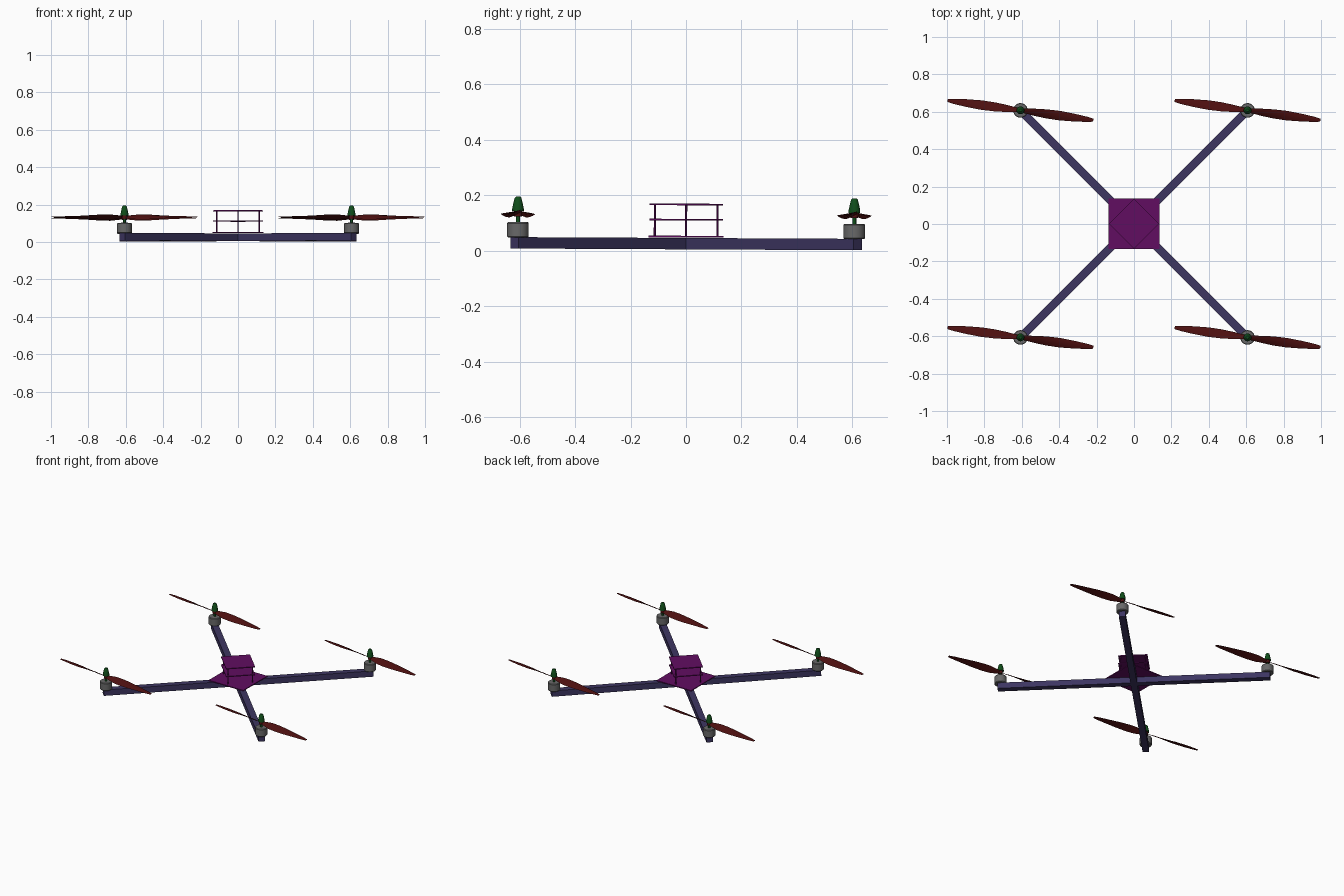
import bpy, bmesh
from math import radians, sin, cos, pi
from mathutils import Matrix, Vector

cube = bpy.data.objects.get("Cube")
if cube:
    bpy.data.objects.remove(cube)


def material(name, rgb):
    m = bpy.data.materials.new(name)
    m.use_nodes = True
    m.diffuse_color = (*rgb, 1)
    m.node_tree.nodes["Principled BSDF"].inputs["Base Color"].default_value = (*rgb, 1)
    return m


PURPLE = material("purple", (0.12, 0.004, 0.12))
INDIGO = material("dark indigo", (0.047, 0.036, 0.12))
RED = material("dark red", (0.075, 0.005, 0.005))
GREEN = material("dark green", (0.005, 0.075, 0.01))
GREY = material("grey", (0.14, 0.14, 0.14))

# The whole frame leans back very slightly
LEAN = Matrix.Rotation(-0.005, 4, "X")


def finish(name, bm, mat, matrix, smooth=False):
    bmesh.ops.recalc_face_normals(bm, faces=bm.faces)
    bm.transform(LEAN @ matrix)
    mesh = bpy.data.meshes.new(name)
    bm.to_mesh(mesh)
    bm.free()
    mesh.materials.append(mat)
    ob = bpy.data.objects.new(name, mesh)
    bpy.context.collection.objects.link(ob)
    if smooth:
        bpy.ops.object.select_all(action="DESELECT")
        ob.select_set(True)
        bpy.context.view_layer.objects.active = ob
        bpy.ops.object.shade_smooth_by_angle(angle=radians(35))
    return ob


def box(name, size, z, turn, mat):
    bm = bmesh.new()
    bmesh.ops.create_cube(bm, size=1)
    bmesh.ops.scale(bm, vec=size, verts=bm.verts)
    finish(name, bm, mat, Matrix.Translation((0, 0, z)) @ Matrix.Rotation(radians(turn), 4, "Z"))


def skin(bm, rings):
    """Join closed rings of points into a capped solid."""
    rows = [[bm.verts.new(p) for p in ring] for ring in rings]
    n = len(rows[0])
    for a, b in zip(rows, rows[1:]):
        for i in range(n):
            j = (i + 1) % n
            bm.faces.new((a[i], a[j], b[j], b[i]))
    bm.faces.new(rows[0])
    bm.faces.new(rows[-1])


def lathe(name, profile, x, y, mat, sides=24):
    bm = bmesh.new()
    angles = [2 * pi * i / sides for i in range(sides)]
    skin(bm, [[(r * cos(a), r * sin(a), z) for a in angles] for r, z in profile])
    finish(name, bm, mat, Matrix.Translation((x, y, 0)), True)


# Radius, chord and pitch in degrees along one blade
BLADE = [(0, 0.022, 20), (0.03, 0.032, 34), (0.08, 0.048, 36), (0.14, 0.054, 27),
         (0.21, 0.053, 17), (0.29, 0.042, 11), (0.36, 0.028, 8), (0.393, 0.016, 6)]


def propeller(name, x, y):
    bm = bmesh.new()
    for turn in (0, pi):
        spin = Matrix.Rotation(turn, 3, "Z")
        rings = []
        for r, chord, pitch in BLADE:
            tilt = Matrix.Rotation(radians(pitch), 3, "X")
            # Thin cambered section, rounded toward the leading edge
            section = [(-0.5, 0), (-0.2, 0.06), (0.2, 0.08), (0.5, 0), (0.2, -0.02), (-0.2, -0.02)]
            rings.append([spin @ (Vector((r, 0, 0)) + tilt @ Vector((0, u * chord, v * chord)))
                          for u, v in section])
        skin(bm, rings)
    finish(name, bm, RED, Matrix.Translation((x, y, 0.131)) @ Matrix.Rotation(radians(-7.7), 4, "Z"), True)


# Crossed arms
for name, turn in (("arm_rising", 45), ("arm_falling", -45)):
    box(name, (1.752, 0.042, 0.041), 0.0255, turn, INDIGO)

# Stacked body plates, the upper two turned into diamonds
box("base_plate", (0.27, 0.27, 0.006), 0.051, 0, PURPLE)
for name, z in (("middle_plate", 0.112), ("top_plate", 0.167)):
    box(name, (0.188, 0.188, 0.006), z, 45, PURPLE)

# Standoff rods near the diamond corners
for side, x, y in (("left", 0.113, 0), ("right", -0.113, 0), ("front", 0, -0.113), ("back", 0, 0.113)):
    lathe("standoff_" + side, [(0.004, 0.05), (0.004, 0.167)], x, y, PURPLE, 10)

# Motor, shaft, propeller and nose cone at each arm end
for end, y in (("front", -0.607), ("back", 0.607)):
    for side, x in (("left", 0.607), ("right", -0.607)):
        tag = f"{end}_{side}"
        lathe("motor_" + tag, [(0.036, 0.045), (0.039, 0.049), (0.039, 0.096), (0.036, 0.1)], x, y, GREY)
        lathe("shaft_" + tag, [(0.007, 0.098), (0.007, 0.142)], x, y, GREEN, 12)
        lathe("hub_" + tag, [(0.014, 0.121), (0.014, 0.141)], x, y, RED, 16)
        lathe("nose_cone_" + tag, [(0.021, 0.14), (0.021, 0.148), (0.017, 0.168),
                                   (0.012, 0.188), (0.008, 0.192)], x, y, GREEN, 16)
        propeller("propeller_" + tag, x, y)
